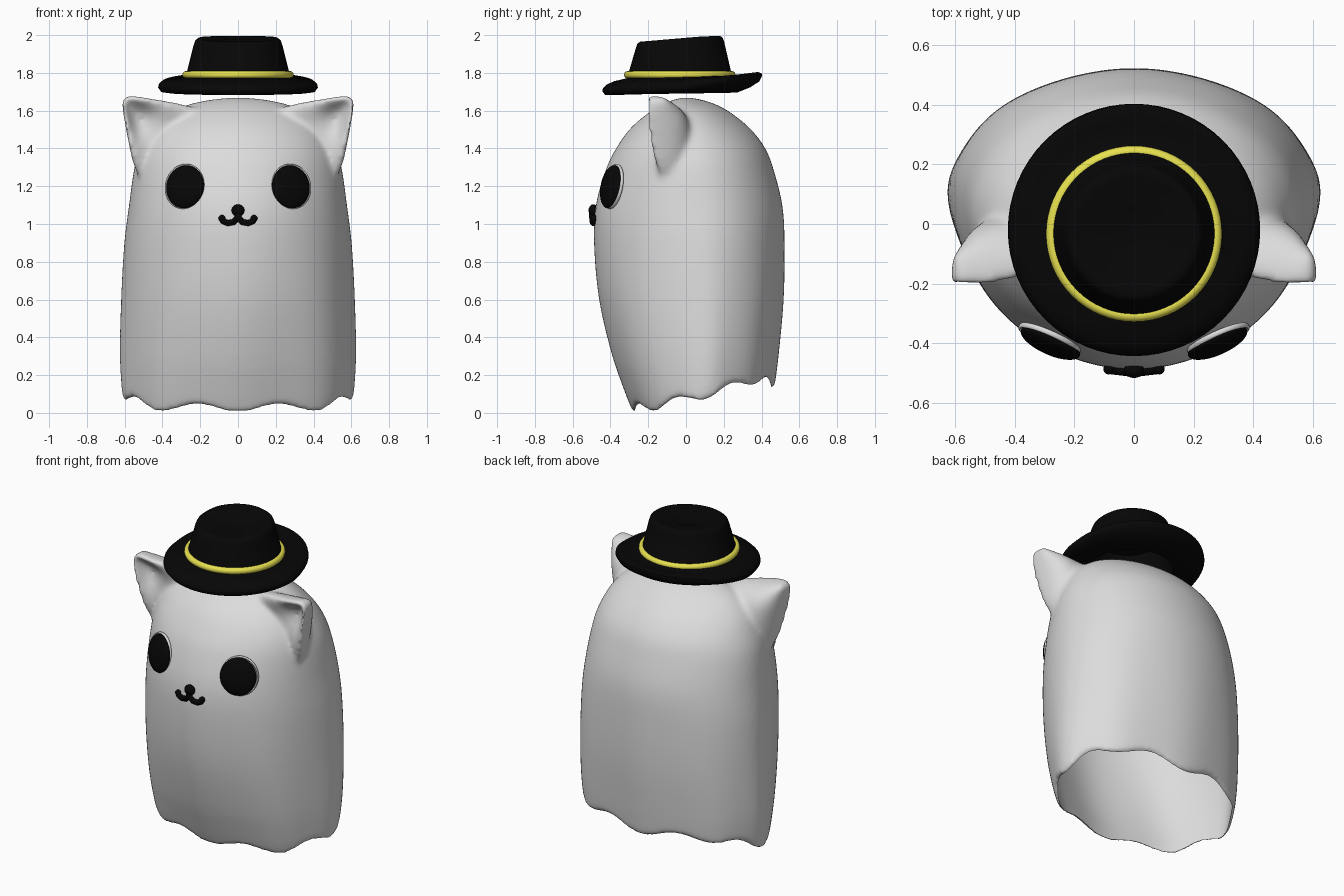
import bpy, bmesh, math
from mathutils import Vector

if "Cube" in bpy.data.objects:
    bpy.data.objects.remove(bpy.data.objects["Cube"])


def material(name, rgb):
    m = bpy.data.materials.new(name)
    m.diffuse_color = (*rgb, 1)
    m.use_nodes = True
    m.node_tree.nodes["Principled BSDF"].inputs["Base Color"].default_value = m.diffuse_color
    return m


WHITE = material("sheet_white", (0.72, 0.72, 0.72))
BLACK = material("black", (0.002, 0.002, 0.002))
YELLOW = material("yellow", (0.8, 0.75, 0.08))


def interp(table, t):
    """Smooth interpolation of table rows; the first column is the key."""
    t = min(max(t, table[0][0]), table[-1][0])
    i = next(k for k in range(len(table) - 1) if t <= table[k + 1][0])
    a, b = table[i], table[i + 1]
    p, n = table[max(i - 1, 0)], table[min(i + 2, len(table) - 1)]
    h = b[0] - a[0]
    s = (t - a[0]) / h
    out = []
    for k in range(1, len(a)):
        ma = (b[k] - p[k]) / (b[0] - p[0]) * h
        mb = (n[k] - a[k]) / (n[0] - a[0]) * h
        out.append((2*s**3 - 3*s*s + 1) * a[k] + (s**3 - 2*s*s + s) * ma
                   + (3*s*s - 2*s**3) * b[k] + (s**3 - s*s) * mb)
    return out


def loft(name, rings, mat):
    """Skin closed rings of equal length and cap both ends."""
    bm = bmesh.new()
    vs = [[bm.verts.new(p) for p in r] for r in rings]
    n = len(vs[0])
    for a, b in zip(vs, vs[1:]):
        for j in range(n):
            bm.faces.new((a[j], a[(j + 1) % n], b[(j + 1) % n], b[j]))
    for ring in (vs[0], vs[-1]):
        c = bm.verts.new(sum((v.co for v in ring), Vector()) / n)
        for j in range(n):
            bm.faces.new((ring[j], ring[(j + 1) % n], c))
    bmesh.ops.recalc_face_normals(bm, faces=bm.faces)
    me = bpy.data.meshes.new(name)
    bm.to_mesh(me)
    bm.free()
    ob = bpy.data.objects.new(name, me)
    bpy.context.collection.objects.link(ob)
    me.materials.append(mat)
    return ob


def activate(ob):
    bpy.ops.object.select_all(action='DESELECT')
    ob.select_set(True)
    bpy.context.view_layer.objects.active = ob


def smooth(ob, angle=40):
    activate(ob)
    bpy.ops.object.shade_smooth_by_angle(angle=math.radians(angle))


def modify(ob, kind, **props):
    activate(ob)
    m = ob.modifiers.new(kind.lower(), kind)
    for k, v in props.items():
        setattr(m, k, v)
    bpy.ops.object.modifier_apply(modifier=m.name)


# Sheet body: height, half width, front y, back y, y of the widest point
TOP = 1.670
BODY = [(0, .60, -.28, .455, .10), (.1, .614, -.32, .465, .10), (.3, .626, -.39, .49, .11),
        (.6, .619, -.46, .517, .11), (.9, .602, -.487, .522, .10), (1.1, .577, -.477, .51, .08),
        (1.3, .548, -.42, .46, .05), (1.4, .515, -.37, .42, .03), (1.5, .46, -.30, .345, .02),
        (1.58, .375, -.21, .25, .02), (1.63, .27, -.13, .165, .01), (1.66, .13, -.06, .075, 0),
        (TOP, .02, -.01, .01, 0)]


def sheet(name, off, drop):
    rings = []
    for i in range(49):
        v = i / 48
        z0 = TOP * (1 - (1 - v) ** 2.2)
        ring = []
        for j in range(96):
            a = math.tau * j / 96
            s, c = math.sin(a), math.cos(a)
            hem = .092 - .067 * c - .023 * math.cos(8 * a) - drop
            hem += (-.016 if c > 0 else .033) * math.sin(2 * a) ** 2
            z = z0 + hem * (1 - z0 / TOP)
            w, f, b, m = interp(BODY, z)
            w = max(w - off, .005)
            f, b = min(f + off, m - .005), max(b - off, m + .005)
            fold = 1 + .012 * (math.cos(8 * a) - 1) * max(0, 1 - max(z, 0) / 1.1)
            # the crown of the head ridges slightly toward the ears
            p = 2 - .15 * min(max((z - 1.4) / .15, 0), 1)
            fold *= (abs(s) ** p + abs(c) ** p) ** (-1 / p)
            y = -c * ((m - f) if c > 0 else (b - m))
            ring.append((w * s * fold, m + y * fold, z - off * v ** 2))
        rings.append(ring)
    return loft(name, rings, WHITE)


# Ears: upper edge x z, outer edge x z, front y, back depth, hollow depth
EAR = [(0, .16, 1.60, .49, 1.18, -.12, .17, .0), (.3, .32, 1.64, .552, 1.31, -.175, .175, .03),
       (.6, .45, 1.662, .586, 1.46, -.21, .165, .085), (.85, .55, 1.678, .607, 1.58, -.22, .11, .05),
       (1, .585, 1.68, .616, 1.65, -.21, .07, .0)]


def ear(side):
    rings = []
    for i in range(25):
        ax, az, bx, bz, y0, depth, hollow = interp(EAR, i / 24)
        ring = []
        for j in range(48):
            a = math.tau * j / 48
            k, s = (1 + math.cos(a)) / 2, math.sin(a)
            if s > 0:
                y = y0 + .035 + depth * s
            else:                      # rounded rim around a hollow front
                y = y0 + .035 * (1 + s) ** 2 + hollow * abs(s) ** 4
            ring.append((side * (bx + (ax - bx) * k), y, bz + (az - bz) * k))
        rings.append(ring)
    return loft("ear", rings, WHITE)


body = sheet("sheet_body", 0, 0)
ears = [ear(1), ear(-1)]
activate(body)
for e in ears:
    e.select_set(True)
bpy.ops.object.join()
modify(body, 'REMESH', mode='VOXEL', voxel_size=.014)
modify(body, 'SMOOTH', factor=.5, iterations=14)
# Hollow out the sheet from below
cutter = sheet("hollow_cutter", .018, .3)
modify(body, 'BOOLEAN', operation='DIFFERENCE', object=cutter, solver='EXACT')
bpy.data.objects.remove(cutter)
body.data.materials.clear()
body.data.materials.append(WHITE)
smooth(body, 50)


def ball(name, loc, scale, mat, rot=(0, 0, 0)):
    bpy.ops.mesh.primitive_uv_sphere_add(segments=40, ring_count=20, location=loc, rotation=rot)
    ob = bpy.context.object
    ob.name, ob.scale = name, scale
    ob.data.materials.append(mat)
    smooth(ob)


def torus(name, loc, major, minor, mat, rot=(0, 0, 0), scale=(1, 1, 1)):
    bpy.ops.mesh.primitive_torus_add(location=loc, rotation=rot, major_radius=major,
                                     minor_radius=minor, major_segments=64, minor_segments=12)
    ob = bpy.context.object
    ob.name, ob.scale = name, scale
    ob.data.materials.append(mat)
    smooth(ob, 60)


# Eyes with a pale rim
for s in (1, -1):
    yaw, pitch = s * math.radians(24), math.radians(-10)
    ball("eye", (s * .28, -.398, 1.197), (.108, .036, .115), BLACK, (pitch, 0, yaw))
    torus("eye_rim", (s * .283, -.386, 1.199), .107, .006, WHITE,
          (pitch + math.pi / 2, 0, yaw), (1, 1.07, 1.6))

# Nose and mouth
ball("nose", (0, -.49, 1.072), (.034, .026, .032), BLACK)
cu = bpy.data.curves.new("mouth", 'CURVE')
cu.dimensions, cu.bevel_depth, cu.bevel_resolution, cu.use_fill_caps = '3D', .017, 3, True
for s in (1, -1):
    pts = [(0, 1.06), (.004, 1.03), (.025, 1.01), (.055, 1.005), (.078, 1.015), (.085, 1.03)]
    sp = cu.splines.new('POLY')
    sp.points.add(len(pts) - 1)
    for p, (x, z) in zip(sp.points, pts):
        p.co = (s * x, -.496 + x * .12, z, 1)
    ball("mouth_end", (s * .085, -.486, 1.03), (.018, .018, .018), BLACK)
mouth = bpy.data.objects.new("mouth", cu)
bpy.context.collection.objects.link(mouth)
cu.materials.append(BLACK)

# Hat: turned profile of radius and height, hollow underneath
HAT = [(.004, 1.962), (.08, 1.962), (.10, 1.97), (.15, 1.97), (.19, 1.98), (.212, 1.983), (.226, 1.972),
       (.234, 1.95), (.272, 1.80), (.29, 1.775), (.36, 1.766), (.40, 1.755), (.42, 1.738),
       (.423, 1.722), (.408, 1.701), (.36, 1.693), (.29, 1.69), (.25, 1.695), (.24, 1.76),
       (.205, 1.93), (.004, 1.93)]


def hat_point(r, z, a):
    x, y = r * math.sin(a), r * math.cos(a)
    if z > 1.91:                       # crown slopes down to the front
        z += .085 * y - .04 * max(0, y - .1)
    elif r > .27:                      # brim turns up at the back
        k = y / .42 * (r - .27) / .15
        z += .06 * k if k > 0 else .02 * k
    return (x, y - .02 - (.012 if r < .28 else 0), z)


hat = loft("hat", [[hat_point(r, z, math.tau * j / 64) for j in range(64)] for r, z in HAT], BLACK)
smooth(hat, 50)

# Hat band
torus("hat_band", (0, -.033, 1.79), .275, .02, YELLOW)
